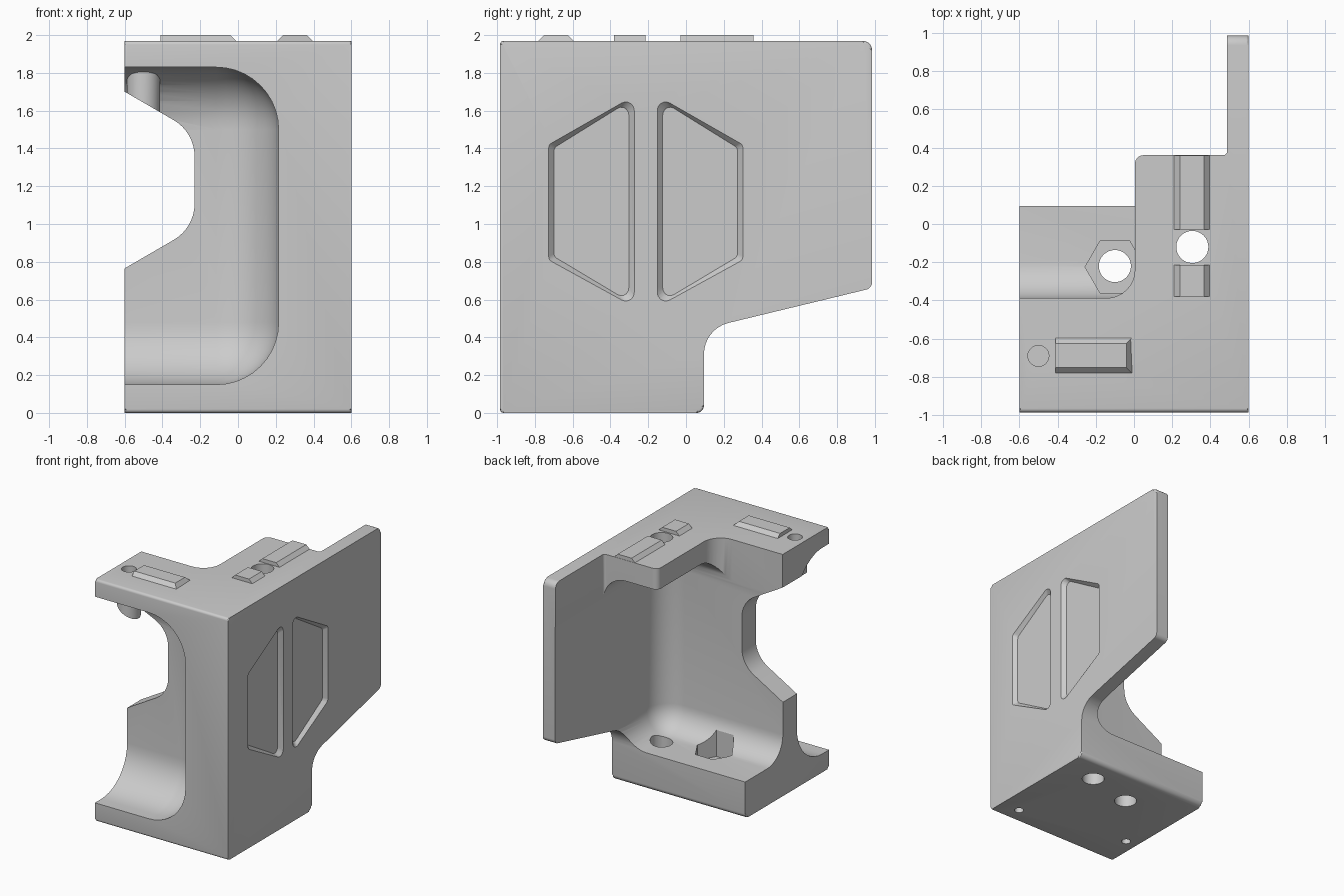
import bpy, bmesh, math
from mathutils import Vector

if "Cube" in bpy.data.objects:
    bpy.data.objects.remove(bpy.data.objects["Cube"], do_unlink=True)

grey = bpy.data.materials.new("plain grey")
grey.use_nodes = True
grey.diffuse_color = (0.6, 0.6, 0.6, 1)
grey.node_tree.nodes["Principled BSDF"].inputs["Base Color"].default_value = (0.6, 0.6, 0.6, 1)


def finish(bm, name):
    bmesh.ops.recalc_face_normals(bm, faces=bm.faces[:])
    mesh = bpy.data.meshes.new(name)
    bm.to_mesh(mesh)
    bm.free()
    mesh.materials.append(grey)
    ob = bpy.data.objects.new(name, mesh)
    bpy.context.collection.objects.link(ob)
    return ob


def rounded(corners, steps=8):
    """Polygon from (u, v, radius) corners, with arcs at each corner."""
    out = []
    for i, (u, v, r) in enumerate(corners):
        p = Vector((u, v))
        if not r:
            out.append(p)
            continue
        a = (Vector(corners[i - 1][:2]) - p).normalized()
        b = (Vector(corners[(i + 1) % len(corners)][:2]) - p).normalized()
        half = a.angle(b) / 2
        centre = p + (a + b).normalized() * (r / math.sin(half))
        start = p + a * (r / math.tan(half)) - centre
        end = p + b * (r / math.tan(half)) - centre
        a0 = math.atan2(start.y, start.x)
        turn = math.remainder(math.atan2(end.y, end.x) - a0, math.tau)
        for k in range(steps + 1):
            t = a0 + turn * k / steps
            out.append(centre + Vector((math.cos(t), math.sin(t))) * r)
    return out


def prism(name, points, axis, lo, hi, edge=0.0, low_scale=(1, 1)):
    """Extrude a 2D outline along an axis, with optional taper and rounded rims."""
    place = {"x": lambda p, t: (t, p[0], p[1]),
             "y": lambda p, t: (p[0], t, p[1]),
             "z": lambda p, t: (p[0], p[1], t)}[axis]
    us, vs = [p[0] for p in points], [p[1] for p in points]
    cu, cv = (min(us) + max(us)) / 2, (min(vs) + max(vs)) / 2
    small = [(cu + (p[0] - cu) * low_scale[0], cv + (p[1] - cv) * low_scale[1]) for p in points]
    bm = bmesh.new()
    low = [bm.verts.new(place(p, lo)) for p in small]
    high = [bm.verts.new(place(p, hi)) for p in points]
    caps = [bm.faces.new(low), bm.faces.new(high)]
    n = len(points)
    for i in range(n):
        j = (i + 1) % n
        bm.faces.new((low[i], low[j], high[j], high[i]))
    if edge:
        rims = [e for f in caps for e in f.edges]
        bmesh.ops.bevel(bm, geom=rims, offset=edge, segments=3, profile=0.5, affect="EDGES")
    return finish(bm, name)


def soft_box(name, lo, hi, radius):
    """Box with every edge rounded."""
    bm = bmesh.new()
    bmesh.ops.create_cube(bm, size=1)
    for v in bm.verts:
        v.co = [l if c < 0 else h for c, l, h in zip(v.co, lo, hi)]
    bmesh.ops.bevel(bm, geom=bm.edges[:], offset=radius, segments=10, profile=0.5, affect="EDGES")
    return finish(bm, name)


def rod(name, x, y, r, lo, hi, sides=32):
    ring = [(x + r * math.cos(math.tau * k / sides), y + r * math.sin(math.tau * k / sides))
            for k in range(sides)]
    return prism(name, ring, "z", lo, hi)


def combine(target, tool, operation="DIFFERENCE"):
    mod = target.modifiers.new(operation, "BOOLEAN")
    mod.object, mod.operation, mod.solver = tool, operation, "EXACT"
    bpy.context.view_layer.objects.active = target
    bpy.ops.object.modifier_apply(modifier=mod.name)
    bpy.data.objects.remove(tool, do_unlink=True)


# Solid body with the side-plate outline
side = rounded([(-0.985, 0, 0.02), (0.095, 0, 0.04), (0.095, 0.445, 0.17),
                (0.985, 0.66, 0.04), (0.985, 1.97, 0.05), (-0.985, 1.97, 0.02)])
body = prism("bracket_body", side, "x", -0.6, 0.6, edge=0.012)

# Front and rear pockets leave the web, floor, top and side plate
combine(body, soft_box("front_pocket", (-2, -2, 0.15), (0.215, -0.57, 1.83), 0.33))
combine(body, soft_box("rear_pocket", (-2, -0.39, 0.3), (0.49, 2, 1.8), 0.2))

# Stepped outline of the top plate
step = rounded([(-2, -0.388, 0), (0.005, -0.388, 0.15), (0.005, 0.36, 0.045),
                (0.487, 0.36, 0.02), (0.487, 2, 0), (-2, 2, 0)])
combine(body, prism("top_step", step, "z", 1, 3))

# Screw boss under the top plate, trimmed by the grip opening
combine(body, rod("screw_boss", -0.5, -0.69, 0.088, 1.5, 1.9), "UNION")
grip = rounded([(-1, 0.533, 0), (-0.23, 0.98, 0.22), (-0.23, 1.486, 0.22), (-1, 1.932, 0)])
combine(body, prism("grip_opening", grip, "y", -2, 2))

# Bolt holes, nut seat and small screw holes
holes = [("rail_bolt", 0.305, -0.12, 0.084, -1, 3, 32),
         ("floor_bolt", -0.1, -0.22, 0.084, -1, 1, 32),
         ("nut_seat", -0.1, -0.225, 0.156, 0.18, 0.7, 6),
         ("top_screw", -0.5, -0.69, 0.055, 1.75, 3, 24),
         ("base_screw_a", -0.5, -0.69, 0.035, -1, 0.12, 20),
         ("base_screw_b", 0.43, -0.85, 0.035, -1, 0.12, 20)]
for hole in holes:
    combine(body, rod(*hole))

# Mirrored half-hexagon recesses on the outer side
middle = -0.213
for s in (-1, 1):
    recess = rounded([(middle + s * u, v, r) for u, v, r in
                      ((0.06, 0.56, 0.045), (0.515, 0.81, 0.03),
                       (0.515, 1.42, 0.03), (0.06, 1.68, 0.045))], 5)
    combine(body, prism("recess", recess, "x", 0.57, 0.601, low_scale=(0.87, 0.945)))

bpy.ops.object.select_all(action="DESELECT")
body.select_set(True)
bpy.context.view_layer.objects.active = body
bpy.ops.object.shade_smooth_by_angle(angle=math.radians(30))


# Raised locating ridges on top
def ridge_profile(lo, hi):
    return [(lo, 1.96), (lo, 1.97), (lo + 0.03, 2), (hi - 0.03, 2), (hi, 1.97), (hi, 1.96)]


prism("rear_ridge", ridge_profile(0.21, 0.395), "y", -0.03, 0.358)
prism("middle_ridge", ridge_profile(0.21, 0.395), "y", -0.38, -0.215)
front = prism("front_ridge", ridge_profile(-0.78, -0.595), "x", -0.41, -0.01)
for v in front.data.vertices:
    if v.co.z > 1.99 and v.co.x > -0.1:
        v.co.x -= 0.03
